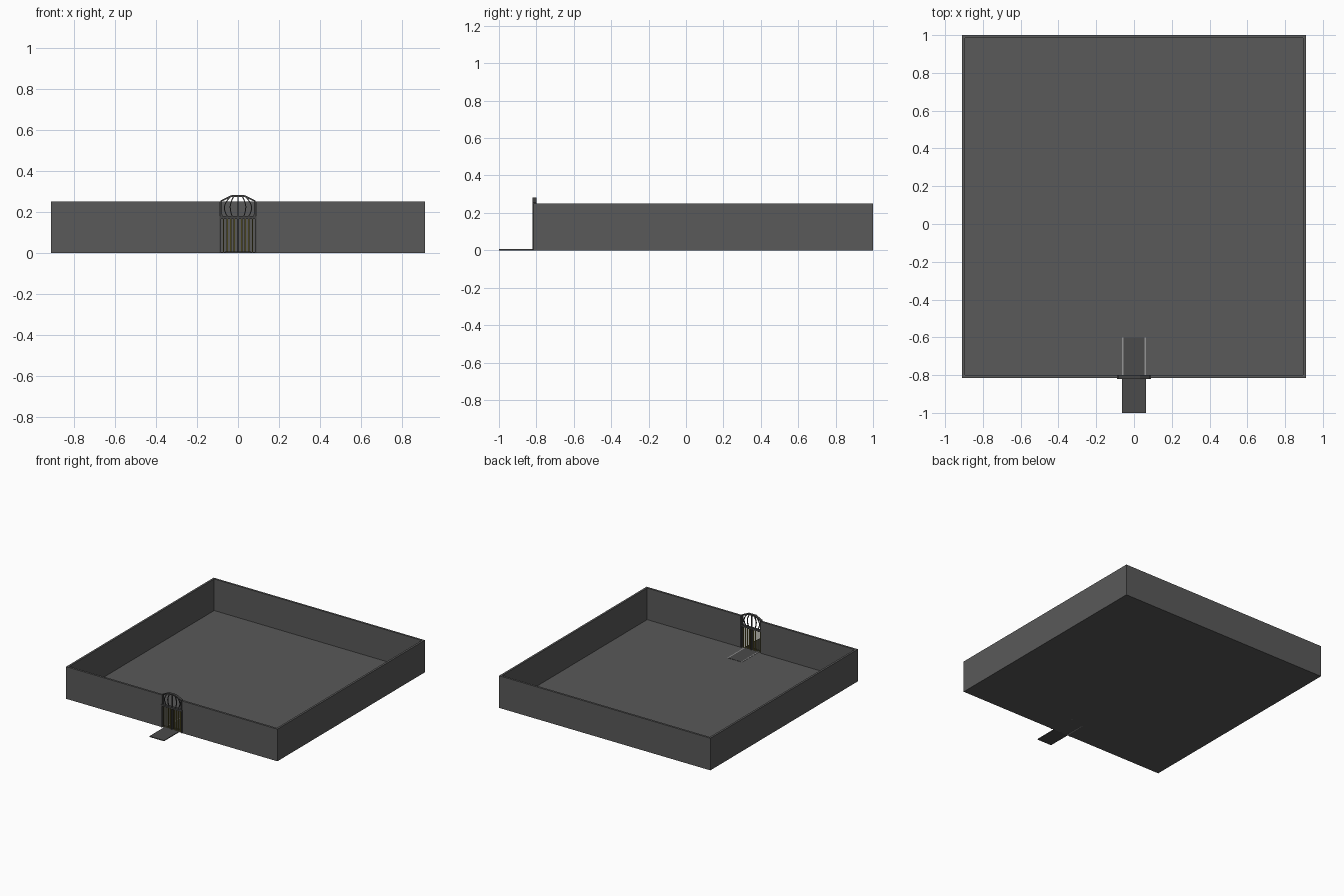
import bpy, bmesh, math
from mathutils import Vector

if "Cube" in bpy.data.objects:
    bpy.data.objects.remove(bpy.data.objects["Cube"])


def material(name, rgb):
    m = bpy.data.materials.new(name)
    m.diffuse_color = (*rgb, 1)
    m.use_nodes = True
    m.node_tree.nodes["Principled BSDF"].inputs["Base Color"].default_value = m.diffuse_color
    return m


STONE = material("dark_stone", (0.1, 0.1, 0.1))
PATH = material("path_stone", (0.07, 0.07, 0.07))
KERB = material("kerb_stone", (0.3, 0.3, 0.3))
IRON = material("dark_iron", (0.06, 0.06, 0.06))
BRASS = material("aged_brass", (0.16, 0.14, 0.03))


def finish(name, bm, mat):
    bmesh.ops.recalc_face_normals(bm, faces=bm.faces)
    me = bpy.data.meshes.new(name)
    bm.to_mesh(me)
    bm.free()
    me.materials.append(mat)
    ob = bpy.data.objects.new(name, me)
    bpy.context.collection.objects.link(ob)
    return ob


def box(name, x0, x1, y0, y1, z0, z1, mat):
    bm = bmesh.new()
    bmesh.ops.create_cube(bm, size=1)
    for v in bm.verts:
        v.co = Vector(((x0 + x1) / 2 + v.co.x * (x1 - x0),
                       (y0 + y1) / 2 + v.co.y * (y1 - y0),
                       (z0 + z1) / 2 + v.co.z * (z1 - z0)))
    return finish(name, bm, mat)


def ribbon(name, pts, width, y0, y1, mat):
    """Flat bar of constant width that follows an x-z path."""
    p = [Vector(q) for q in pts]
    bm = bmesh.new()
    rings = []
    for i, c in enumerate(p):
        t = (p[min(i + 1, len(p) - 1)] - p[max(i - 1, 0)]).normalized()
        n = Vector((-t.y, t.x)) * width / 2
        rings.append([bm.verts.new((q.x, y, q.y)) for q, y in
                      ((c - n, y0), (c + n, y0), (c + n, y1), (c - n, y1))])
    for a, b in zip(rings, rings[1:]):
        for k in range(4):
            bm.faces.new((a[k], a[(k + 1) % 4], b[(k + 1) % 4], b[k]))
    bm.faces.new(rings[0])
    bm.faces.new(rings[-1])
    return finish(name, bm, mat)


# Courtyard floor and walls, with the front wall split by the gateway
W, Y0, Y1, H, T, G = 0.91, -0.815, 1.0, 0.25, 0.016, 0.088
box("courtyard_floor", -W, W, Y0, Y1, 0, 0.004, STONE)
box("back_wall", -W, W, Y1 - T, Y1, 0, H, STONE)
for s, side in ((-1, "left"), (1, "right")):
    xs = sorted((s * W, s * (W - T)))
    box(side + "_wall", *xs, Y0 + T, Y1 - T, 0, H, STONE)
    xs = sorted((s * W, s * G))
    box(side + "_front_wall", *xs, Y0, Y0 + T, 0, H, STONE)

# Entrance path and its pale kerbs
box("entrance_path", -0.055, 0.055, -1, -0.6, 0, 0.006, PATH)
for s, side in ((-1, "left"), (1, "right")):
    xs = sorted((s * 0.055, s * 0.063))
    box(side + "_outer_kerb", *xs, -1, Y0, 0, 0.006, PATH)
    box(side + "_inner_kerb", *xs, Y0, -0.6, 0, 0.006, KERB)

# Gate frame: posts, cross rail, centre meeting stile
GY0, GY1 = -0.82, -0.80
for s, side in ((-1, "left"), (1, "right")):
    xs = sorted((s * 0.091, s * 0.082))
    box(side + "_gate_post", *xs, GY0, GY1, 0, 0.178, IRON)
box("gate_cross_rail", -0.091, 0.091, GY0, GY1, 0.166, 0.179, IRON)
box("gate_centre_stile", -0.004, 0.004, GY0, GY1, 0, 0.166, IRON)

# Upright bars of both leaves
for i in range(4):
    for s in (-1, 1):
        x = s * (0.018 + i * 0.0175)
        box("gate_bar", x - 0.0035, x + 0.0035, -0.813, -0.806, 0.003, 0.168, BRASS)

# Faceted arch over the gate
ribbon("gate_arch", [(-0.081, 0.176), (-0.082, 0.253), (-0.03, 0.277),
                     (0.03, 0.277), (0.082, 0.253), (0.081, 0.176)],
       0.009, GY0, GY1, IRON)

# Bowed bars fanning inside the arch
box("arch_centre_bar", -0.003, 0.003, -0.813, -0.806, 0.178, 0.277, IRON)
for s in (-1, 1):
    for reach, base, top in ((0.066, 0.052, 0.034), (0.038, 0.028, 0.02)):
        pts = []
        for k in range(7):
            t = k / 6
            x = base + (top - base) * t + (reach - (base + top) / 2) * math.sin(math.pi * t)
            pts.append((s * x, 0.177 + 0.1 * t))
        ribbon("arch_bowed_bar", pts, 0.005, -0.813, -0.806, IRON)
